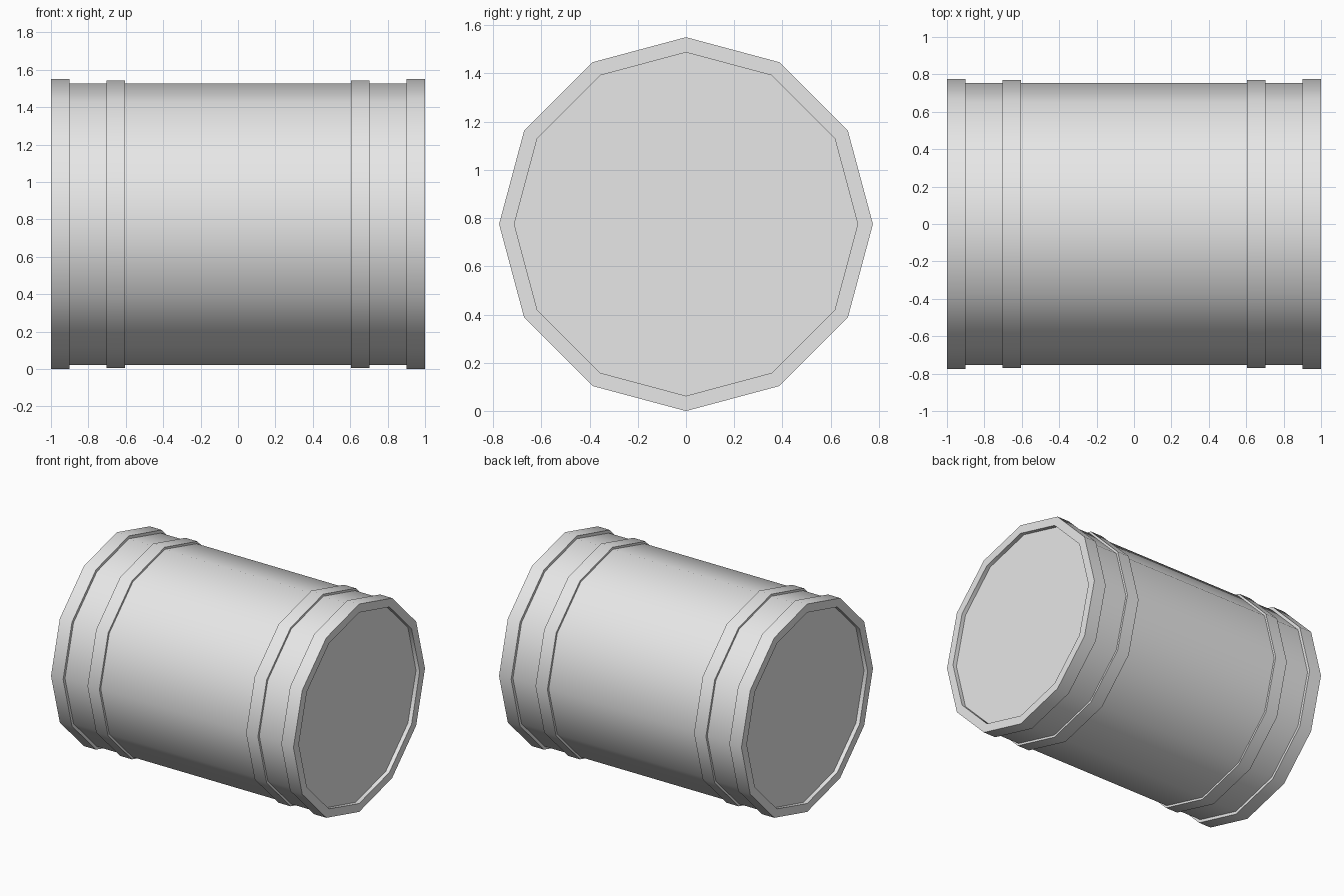
import bpy, bmesh, math

cube = bpy.data.objects.get("Cube")
if cube:
    bpy.data.objects.remove(cube, do_unlink=True)

SIDES = 12
AXIS_Z = 0.775  # height of the drum's axis

grey = bpy.data.materials.new("light grey")
grey.use_nodes = True
COLOUR = (0.8, 0.8, 0.8, 1)
grey.diffuse_color = COLOUR
grey.node_tree.nodes["Principled BSDF"].inputs["Base Color"].default_value = COLOUR


def lathe(name, profile, closed):
    """Turn an (x, radius) profile about the x axis; open profiles get end caps."""
    bm = bmesh.new()
    loops = []
    for x, r in profile:
        angles = [math.tau * i / SIDES for i in range(SIDES)]
        loops.append([bm.verts.new((x, r * math.cos(a), r * math.sin(a))) for a in angles])
    pairs = list(zip(loops, loops[1:]))
    if closed:
        pairs.append((loops[-1], loops[0]))
    else:
        bm.faces.new(loops[0])
        bm.faces.new(loops[-1])
    for a, b in pairs:
        for i in range(SIDES):
            j = (i + 1) % SIDES
            bm.faces.new((a[i], a[j], b[j], b[i]))
    bmesh.ops.recalc_face_normals(bm, faces=bm.faces)
    mesh = bpy.data.meshes.new(name)
    bm.to_mesh(mesh)
    bm.free()
    mesh.materials.append(grey)
    obj = bpy.data.objects.new(name, mesh)
    obj.location.z = AXIS_Z
    bpy.context.collection.objects.link(obj)
    bpy.ops.object.select_all(action="DESELECT")
    obj.select_set(True)
    bpy.context.view_layer.objects.active = obj
    bpy.ops.object.shade_smooth_by_angle(angle=math.radians(40))
    return obj


def ring(name, x0, x1, inner, outer):
    return lathe(name, [(x0, inner), (x0, outer), (x1, outer), (x1, inner)], True)


# Drum body with flat ends, set in slightly from the rims
lathe("drum_body", [(-0.97, 0.753), (0.97, 0.753)], False)

# End rims and raised bands, one of each per side
for side, s in (("left", 1), ("right", -1)):
    ring(side + "_rim", s * 0.9, s * 1.0, 0.712, 0.775)
    ring(side + "_band", s * 0.605, s * 0.703, 0.72, 0.769)
